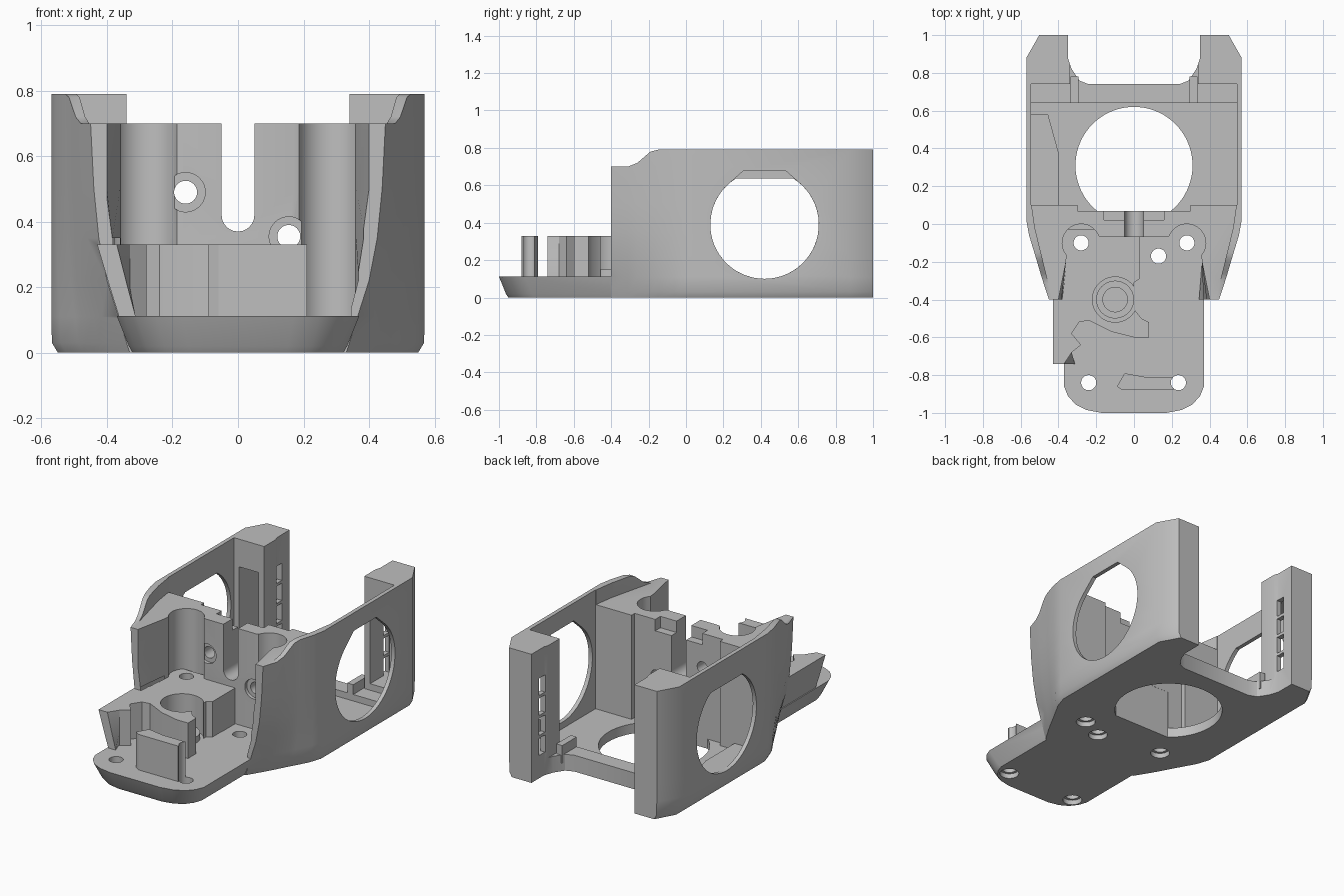
import bpy, bmesh
from math import sin, cos, radians

if "Cube" in bpy.data.objects:
    bpy.data.objects.remove(bpy.data.objects["Cube"])

grey = bpy.data.materials.new("plain grey")
grey.use_nodes = True
grey.diffuse_color = (0.52, 0.52, 0.52, 1)
grey.node_tree.nodes["Principled BSDF"].inputs["Base Color"].default_value = (0.52, 0.52, 0.52, 1)


def loft(name, rings):
    """Closed skin through rings that share a point count."""
    bm = bmesh.new()
    rows = [[bm.verts.new(p) for p in ring] for ring in rings]
    n = len(rows[0])
    for a, b in zip(rows, rows[1:]):
        for i in range(n):
            j = (i + 1) % n
            bm.faces.new((a[i], a[j], b[j], b[i]))
    bm.faces.new(rows[0])
    bm.faces.new(rows[-1])
    bmesh.ops.recalc_face_normals(bm, faces=bm.faces)
    mesh = bpy.data.meshes.new(name)
    bm.to_mesh(mesh)
    bm.free()
    ob = bpy.data.objects.new(name, mesh)
    mesh.materials.append(grey)
    bpy.context.collection.objects.link(ob)
    return ob


def prism(name, outline, a, b, axis="z"):
    place = {"x": lambda u, v, w: (w, u, v),
             "y": lambda u, v, w: (u, w, v),
             "z": lambda u, v, w: (u, v, w)}[axis]
    return loft(name, [[place(u, v, w) for u, v in outline] for w in (a, b)])


def box(name, x0, x1, y0, y1, z0, z1):
    return prism(name, [(x0, y0), (x1, y0), (x1, y1), (x0, y1)], z0, z1)


def arc(cx, cy, r, start=0, end=352.5, steps=47):
    angles = [radians(start + (end - start) * i / steps) for i in range(steps + 1)]
    return [(cx + r * cos(t), cy + r * sin(t)) for t in angles]


def mirrored(half):
    return half + [(-x, y) for x, y in reversed(half)]


def combine(target, tool, operation="DIFFERENCE"):
    mod = target.modifiers.new("combine", "BOOLEAN")
    mod.operation, mod.solver, mod.object = operation, "EXACT", tool
    bpy.ops.object.select_all(action="DESELECT")
    bpy.context.view_layer.objects.active = target
    target.select_set(True)
    bpy.ops.object.modifier_apply(modifier=mod.name)
    bpy.data.objects.remove(tool)


# Outer hull: tapered curved nose widening to straight side walls
levels = [0, 0.03, 0.11, 0.22, 0.35, 0.5]
nose = [0.33, 0.34, 0.365, 0.40, 0.425, 0.44, 0.45]
straight = [0.55, 0.568, 0.57, 0.57, 0.57, 0.57, 0.57]
stations = [(-0.4, 0, 0.70, 1), (-0.31, 0.25, 0.70, 1), (-0.26, 0.38, 0.72, 1),
            (-0.19, 0.55, 0.78, 1), (-0.15, 0.65, 0.79, 1), (-0.06, 0.88, 0.79, 1),
            (0.02, 1, 0.79, 1), (0.88, 1, 0.79, 1), (1.0, 1, 0.79, 0.88)]
rings = []
for y, t, top, scale in stations:
    half = [((a + (b - a) * t) * scale, z) for a, b, z in zip(nose, straight, levels + [top])]
    rings.append([(x, y, z) for x, z in mirrored(half)])
body = loft("mount_body", rings)

# Rear bay between the thin side walls, with a raised rear bar
combine(body, box("bay", -0.545, 0.545, 0.1, 0.64, 0.06, 1))
combine(body, box("bay_front", -0.3, 0.3, 0.07, 0.3, 0.06, 1))
combine(body, box("bay_bar", -0.545, 0.545, 0.6, 0.74, 0.1, 1))
combine(body, box("rear_gap", -0.34, 0.34, 0.7, 1.2, 0.1, 1))
combine(body, prism("rear_notch", mirrored([(0.35, 1.2), (0.35, 0.88), (0.33, 0.82),
                                            (0.29, 0.76), (0.24, 0.74)]), -1, 1))

# Lowered top of the front wall and cheeks
combine(body, prism("top_ledge", mirrored([(0.545, 0.12), (0.525, -0.02), (0.425, -0.43)]),
                    0.70, 1))

# Front cavity with round pockets for the screws
half = [(0.41, -1.2), (0.41, -0.45), (0.36, -0.2)] + arc(0.28, -0.1, 0.1, -40, 160, 16) \
    + [(0.17, -0.07)]
taper = [(0.11, 0.83), (0.22, 0.9), (0.35, 0.95), (0.5, 1), (1.0, 1)]
combine(body, loft("front_cavity", [[(x * (s if y < -0.21 else 1), y, z)
                                     for x, y in mirrored(half)] for z, s in taper]))

# Cable slot, top notches and screw holes in the front wall
combine(body, prism("cable_slot", [(0.05, 1), (-0.05, 1)] + arc(0, 0.42, 0.05, 180, 360, 12),
                    -0.2, 0.2, "y"))
for x0, x1 in ((-0.16, -0.04), (0.04, 0.16)):
    combine(body, box("wall_notch", x0, x1, 0.02, 0.2, 0.63, 1))
for x, z in ((-0.16, 0.49), (0.155, 0.355)):
    combine(body, prism("wall_hole", arc(x, z, 0.035), -0.3, 0.3, "y"))
    combine(body, prism("wall_recess", arc(x, z, 0.06), -0.3, -0.05, "y"))

# Large round side openings with flattened tops
combine(body, prism("left_opening", arc(0.42, 0.39, 0.29, 132, 408, 48)
                    + [(0.53, 0.68), (0.31, 0.68)], 0.4, 0.7, "x"))
combine(body, prism("right_opening", arc(0.42, 0.39, 0.29, 122, 418, 48), -0.7, -0.4, "x"))

# Round floor opening, clipped at the front wall
combine(body, prism("floor_opening", arc(0, 0.31, 0.31, -51, 231, 56), -1, 0.3))

# Hollow rear pillars with slatted vents on the inner faces
for s in (-1, 1):
    def pillar_box(name, a, b, *rest):
        return box(name, min(s * a, s * b), max(s * a, s * b), *rest)
    combine(body, pillar_box("pillar_hollow", 0.38, 0.51, 0.7, 0.93, 0.14, 0.62))
    for i in range(4):
        z = 0.14 + i * 0.123
        combine(body, pillar_box("vent", 0.3, 0.42, 0.87, 0.925, z, z + 0.105))
    combine(body, pillar_box("bar_post", 0.295, 0.335, 0.64, 0.78, 0.05, 0.16), "UNION")

# Low step along the right side of the bay floor
combine(body, prism("bay_step", [(-0.55, 0.09), (-0.4, 0.09), (-0.4, 0.38), (-0.455, 0.58),
                                 (-0.55, 0.58)], 0.04, 0.1), "UNION")

# Front tongue with a bevelled underside
half = [(0.0, -1.0), (0.17, -1.0), (0.25, -0.985), (0.31, -0.955), (0.35, -0.91),
        (0.37, -0.86), (0.37, -0.2)]
outline = mirrored(half[1:])
tongue = loft("tongue", [[(x * 0.87, y + (0.05 if y < -0.5 else 0), 0) for x, y in outline],
                         [(x * 0.9, y + (0.037 if y < -0.5 else 0), 0.02) for x, y in outline],
                         [(x, y, 0.112) for x, y in outline]])
combine(body, tongue, "UNION")

# Raised block with an open round pocket
outline = [(0.03, -0.03), (0.03, -0.29), (0.0, -0.31), (0.0, -0.45), (0.04, -0.5),
           (0.08, -0.52), (0.08, -0.6), (0.0, -0.6), (-0.12, -0.57), (-0.24, -0.51),
           (-0.29, -0.52), (-0.33, -0.58), (-0.28, -0.64), (-0.33, -0.68), (-0.37, -0.74),
           (-0.43, -0.74), (-0.43, -0.36), (-0.38, -0.2), (-0.38, -0.03)]
block = loft("raised_block", [[(x * (s if x < -0.36 and y < -0.3 else 1), y, z)
                               for x, y in outline]
                              for z, s in ((0.09, 0.83), (0.2, 0.91), (0.33, 1))])
combine(block, prism("pocket", arc(-0.1, -0.4, 0.12), 0, 1))
combine(block, prism("screw_pocket", arc(-0.28, -0.1, 0.04), 0, 1))
combine(body, block, "UNION")

# Low hub ring in the pocket
combine(body, prism("hub", arc(-0.1, -0.4, 0.1), 0.05, 0.15), "UNION")
combine(body, prism("hub_dimple", arc(-0.1, -0.4, 0.065), 0.08, 0.3))

# Upright guide near the tip
combine(body, prism("guide", [(-0.05, -0.79), (0.06, -0.81), (0.21, -0.81), (0.21, -0.88),
                              (-0.06, -0.88), (-0.09, -0.86)], 0.05, 0.33), "UNION")

# Vertical screw holes, countersunk below
for x, y in ((-0.24, -0.84), (0.235, -0.84), (-0.28, -0.1), (0.28, -0.1), (0.13, -0.17)):
    combine(body, prism("screw_hole", arc(x, y, 0.04), -0.5, 0.6))
    combine(body, prism("countersink", arc(x, y, 0.055), -0.5, 0.03))

bpy.ops.object.select_all(action="DESELECT")
bpy.context.view_layer.objects.active = body
body.select_set(True)
bpy.ops.object.shade_smooth_by_angle(angle=radians(30))
